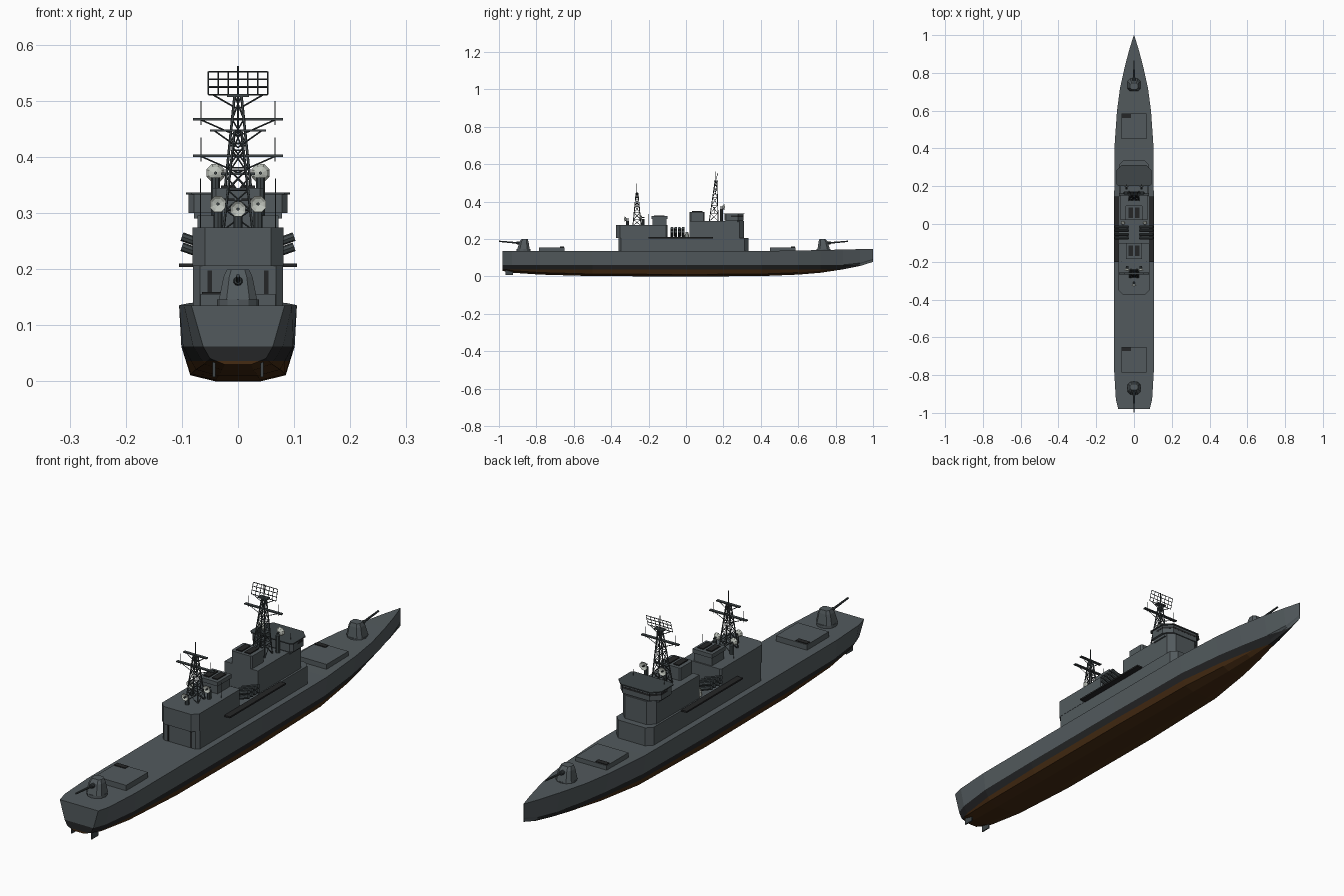
import bpy, bmesh, math
from mathutils import Vector, Matrix

if "Cube" in bpy.data.objects:
    bpy.data.objects.remove(bpy.data.objects["Cube"])

def material(name, rgb):
    m = bpy.data.materials.new(name)
    m.diffuse_color = (*rgb, 1)
    m.use_nodes = True
    m.node_tree.nodes["Principled BSDF"].inputs["Base Color"].default_value = m.diffuse_color
    return m

GREY = material("hull grey", (0.085, 0.102, 0.110))
BLACK = material("boot black", (0.018, 0.019, 0.020))
BROWN = material("bottom brown", (0.060, 0.024, 0.006))
MAST = material("mast grey", (0.050, 0.062, 0.066))
WHITE = material("dish white", (0.52, 0.55, 0.50))

def finish(name, bm, *mats):
    bmesh.ops.recalc_face_normals(bm, faces=bm.faces)
    me = bpy.data.meshes.new(name)
    bm.to_mesh(me)
    bm.free()
    for m in mats:
        me.materials.append(m)
    ob = bpy.data.objects.new(name, me)
    bpy.context.collection.objects.link(ob)
    return ob

def loft(bm, rings):
    rows = [[bm.verts.new(p) for p in r] for r in rings]
    n = len(rows[0])
    for a, b in zip(rows, rows[1:]):
        for i in range(n):
            bm.faces.new((a[i], a[(i + 1) % n], b[(i + 1) % n], b[i]))
    bm.faces.new(rows[0])
    bm.faces.new(rows[-1][::-1])

def block(bm, w, y0, y1, z0, z1, cx=0, cf=0, ca=0, top=1):
    """Box of half width w; cf / ca chamfer the bow / stern corners."""
    pts = [(-w + ca, y0), (w - ca, y0), (w, y0 + ca), (w, y1 - cf),
           (w - cf, y1), (-w + cf, y1), (-w, y1 - cf), (-w, y0 + ca)]
    pts = [p for i, p in enumerate(pts) if p not in pts[:i]]
    ym = (y0 + y1) / 2
    loft(bm, [[(cx + x * s, ym + (y - ym) * s, z) for x, y in pts] for z, s in ((z0, 1), (z1, top))])

def blocks(name, mat, *specs):
    bm = bmesh.new()
    for s in specs:
        block(bm, *s[:5], **(s[5] if len(s) > 5 else {}))
    return finish(name, bm, mat)

def rod(bm, p, q, r, r2=None, n=5):
    p, q = Vector(p), Vector(q)
    d = q - p
    mtx = Matrix.Translation((p + q) / 2) @ d.to_track_quat('Z', 'Y').to_matrix().to_4x4()
    bmesh.ops.create_cone(bm, cap_ends=True, segments=n, radius1=r, radius2=r if r2 is None else r2,
                          depth=d.length, matrix=mtx)

# Hull: y, deck half width, waterline half width, bilge half width, deck z, bottom z
sections = [(-0.98, .083, .062, .050, .135, .030), (-0.93, .096, .080, .060, .135, .020),
            (-0.78, .105, .098, .075, .135, .010), (-0.5, .105, .101, .084, .135, .002),
            (0, .105, .101, .085, .135, 0), (0.4, .104, .096, .076, .136, .002),
            (0.6, .090, .074, .052, .139, .010), (0.72, .074, .054, .034, .141, .020),
            (0.84, .047, .030, .016, .144, .038), (0.93, .023, .013, .006, .146, .056),
            (1.0, .001, .0008, .0006, .148, .078)]
bm = bmesh.new()
rings = []
for y, w, c, b, zd, zb in sections:
    zc = max(.062, zb + .016)
    half = [(w, zd), (c, zc), (b, zb + .011), (b * .47, zb)]
    rings.append([(x, y, z) for x, z in half] + [(-x, y, z) for x, z in half[::-1]])
loft(bm, rings)
for z in (.036, .062):
    bmesh.ops.bisect_plane(bm, geom=bm.verts[:] + bm.edges[:] + bm.faces[:],
                           plane_co=(0, 0, z), plane_no=(0, 0, 1))
for f in bm.faces:
    z = f.calc_center_median().z
    f.material_index = 0 if z > .062 else 1 if z > .036 else 2
finish("hull", bm, GREY, BLACK, BROWN)

# Rudders
blocks("rudders", MAST, *[(.0025, -.965, -.925, .008, .035, dict(cx=s * .043)) for s in (-1, 1)])

# Deckhouse, tower and aft house
blocks("deckhouse", GREY, (.080, -.36, .335, .13, .206, dict(cf=.022, ca=.012)))
blocks("aft_house", GREY, (.081, -.375, -.10, .206, .274, dict(ca=.022, cf=.006)))
blocks("forward_tower", GREY, (.072, .02, .31, .206, .296, dict(cf=.025)))
blocks("bridge", GREY, (.088, .205, .308, .300, .333, dict(cf=.03, ca=.01)),
       (.078, .21, .304, .29, .300, dict(cf=.028)))
blocks("bridge_roof", MAST, (.093, .2, .313, .333, .337, dict(cf=.03, ca=.01)))
blocks("bridge_windows", BLACK, (.0885, .24, .3085, .319, .327, dict(cf=.03)))
blocks("forward_funnel", GREY, (.045, .02, .10, .29, .345, dict(cf=.006, ca=.006)))
blocks("aft_funnel", GREY, (.038, -.18, -.105, .27, .306),
       (.042, -.185, -.10, .306, .322))
blocks("funnel_caps", BLACK, *[(.012, y, y + .055, z, z + .004, dict(cx=x))
       for y, z in ((.032, .345), (-.17, .322)) for x in (-.018, .018)])
blocks("aft_doors", BLACK, *[(.004, -.362, -.355, .137, .198, dict(cx=s * .05)) for s in (-1, 1)])

# Side walkways
blocks("side_walkways", BLACK, *[(.0125, -.2, .145, .204, .210, dict(cx=s * .0925)) for s in (-1, 1)])

# Missile hatches fore and aft
for name, y in (("fore", .45), ("aft", -.785)):
    blocks(name + "_hatch", GREY, (.067, y, y + .135, .13, .156))
    blocks(name + "_hatch_lid", BLACK, (.024, y + .112, y + .132, .156, .159, dict(cx=-.04)))

# Guns: d is the firing direction along y
for name, y, d in (("fore", .735, 1), ("aft", -.868, -1)):
    bm = bmesh.new()
    rod(bm, (0, y, .13), (0, y, .146), .037, n=12)
    prof = [(.034, -.032, .034, .146), (.026, -.026, .022, .186), (.020, -.022, .012, .199)]
    def ring(w, a, f, z):
        k = w * .4
        pts = [(w - k, a), (w, a + k), (w, f - k), (w - k, f)]
        pts += [(-x, v) for x, v in pts[::-1]]
        return [(x, y + v * d, z) for x, v in pts]
    loft(bm, [ring(*p) for p in prof])
    finish(name + "_gun_turret", bm, GREY)
    bm = bmesh.new()
    rod(bm, (0, y + d * .018, .178), (0, y + d * .04, .180), .009, .007, n=10)
    rod(bm, (0, y + d * .03, .179), (0, y + d * .131, .188), .0045, .0035, n=8)
    finish(name + "_gun_barrel", bm, MAST)

# Angled launch canisters between the houses
bm = bmesh.new()
for s in (-1, 1):
    for y in (-.075, -.055, -.035, -.015):
        for h in (0, .018):
            rod(bm, (s * .03, y, .215 + h), (s * .1, y, .240 + h), .008, n=8)
finish("launch_canisters", bm, MAST)

# Lattice masts with yards and thin aerials
def mast(name, y, z0, z1, w0, yards, lean):
    bm = bmesh.new()
    def corner(i, t):
        sx, sy = ((-1, -1), (1, -1), (1, 1), (-1, 1))[i % 4]
        w = w0 + (.006 - w0) * t
        return (sx * w, y + lean * t + sy * w * .85, z0 + (z1 - z0) * t)
    steps = 5
    for i in range(4):
        rod(bm, corner(i, 0), corner(i, 1), .0025)
        for k in range(steps):
            a, b = k / steps, (k + 1) / steps
            rod(bm, corner(i, a), corner(i + 1, b), .0014, n=4)
            rod(bm, corner(i + 1, a), corner(i, b), .0014, n=4)
            rod(bm, corner(i, b), corner(i + 1, b), .0014, n=4)
    for z, w in yards:
        t = (z - z0) / (z1 - z0)
        yy = y + lean * t
        block(bm, w, yy - .006, yy + .006, z - .002, z + .002)
        for s in (-1, 1):
            rod(bm, (s * w * .85, yy, z), (0, yy, z - .03), .0014, n=4)
            if w > .06:
                rod(bm, (s * .066, yy, z - .01), (s * .066, yy, z + .033), .001, n=4)
    return bm

bm = mast("main", .148, .295, .51, .028, [(.467, .080), (.37, .03)], .012)
block(bm, .02, .15, .17, .507, .512)
# Grid radar on the main mast
def scr(x, t):
    return (x, .158 + .012 * t, .511 + .041 * t)
for i in range(7):
    x = -.053 + i * .106 / 6
    rod(bm, scr(x, 0), scr(x, 1), .0014, n=4)
for t in (0, .33, .67, 1):
    rod(bm, scr(-.053, t), scr(.053, t), .0016, n=4)
for s in (-1, 1):
    rod(bm, (s * .045, .158, .511), (0, .16, .485), .0015, n=4)
rod(bm, (0, .16, .50), (0, .16, .562), .0015)
finish("main_mast", bm, MAST)

bm = mast("aft", -.262, .27, .447, .026, [(.402, .080), (.447, .050)], 0)
rod(bm, (0, -.262, .44), (0, -.262, .497), .0016)
finish("aft_mast", bm, MAST)

# Whip aerials
bm = bmesh.new()
for s in (-1, 1):
    rod(bm, (s * .067, .23, .335), (s * .067, .23, .362), .001, n=4)
    rod(bm, (s * .067, -.2, .27), (s * .067, -.2, .335), .001, n=4)
finish("whip_aerials", bm, MAST)

# Radar dishes: position, radius, facing, foot height
for i, (x, y, z, r, d, foot) in enumerate([
        (-.040, .195, .371, .0175, 1, .295), (.040, .195, .371, .0175, 1, .295),
        (-.036, -.235, .316, .0155, -1, .27), (.036, -.235, .316, .0155, -1, .27),
        (0, -.318, .307, .0145, -1, .27)]):
    bm = bmesh.new()
    loft(bm, [[(x + q * math.cos(a), y + d * e, z + q * math.sin(a))
               for a in [math.tau * (k + .5) / 8 for k in range(8)]]
              for q, e in ((.004, 0), (r * .7, .003), (r, .010), (r * .65, .006), (.003, .004))])
    finish(f"radar_dish_{i + 1}", bm, WHITE)
    bm = bmesh.new()
    rod(bm, (x, y - d * .006, foot), (x, y - d * .006, z - .008), .008, n=8)
    rod(bm, (x, y - d * .012, z), (x, y + d * .014, z), .003, n=6)
    finish(f"dish_mount_{i + 1}", bm, MAST)

# Close-range gun domes beside the forward funnel
for s, side in ((-1, "left"), (1, "right")):
    bm = bmesh.new()
    rod(bm, (s * .058, .005, .205), (s * .058, .005, .222), .012, n=8)
    rod(bm, (s * .058, .005, .222), (s * .058, .005, .238), .010, .006, n=8)
    finish(side + "_gun_dome", bm, WHITE)
